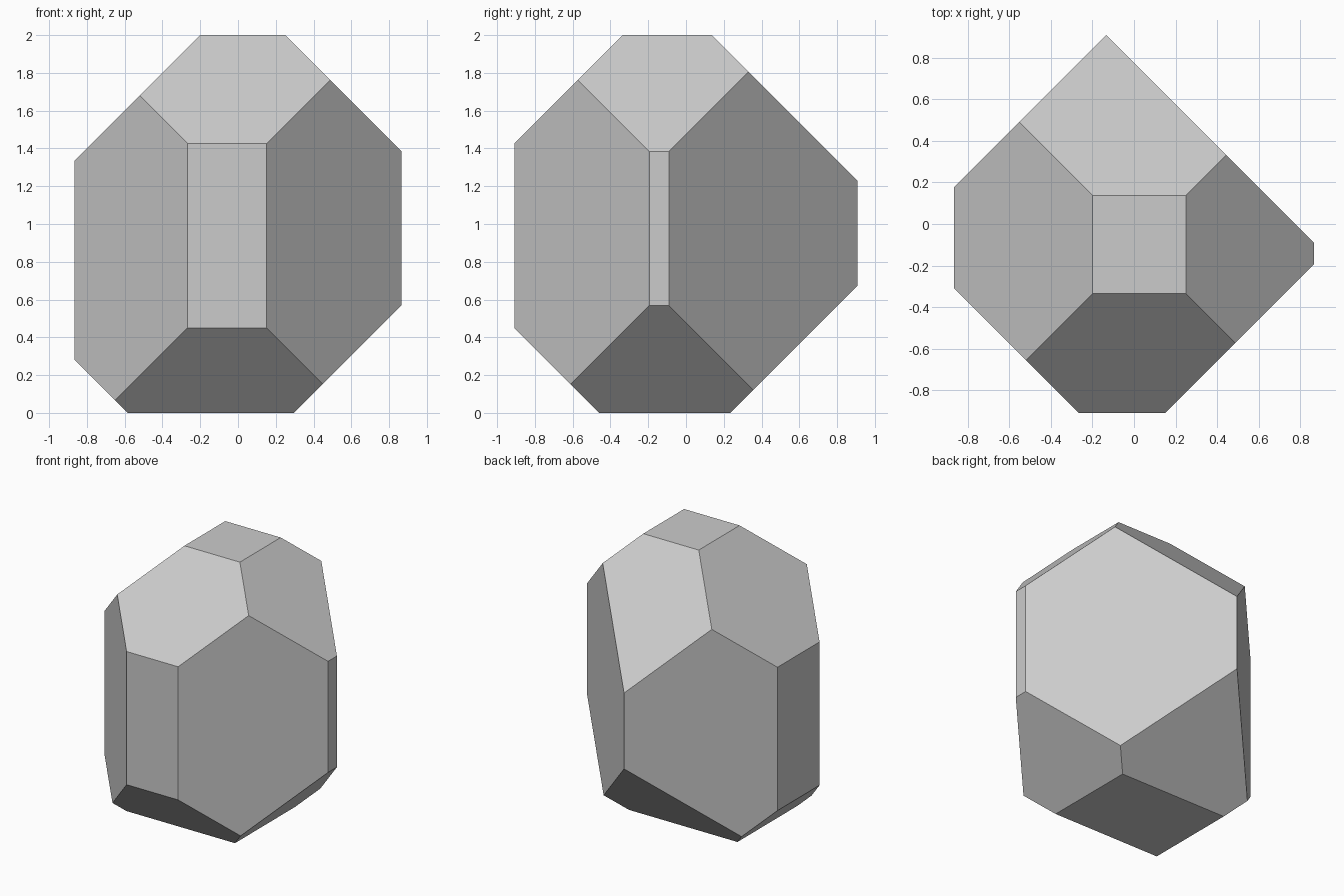
import bpy, bmesh
from mathutils import Vector

if "Cube" in bpy.data.objects:
    bpy.data.objects.remove(bpy.data.objects["Cube"])

# Starting block (the back is oversized: the two back bevels meet in a vertical edge)
LO, HI = Vector((-0.866, -0.909, 0.0)), Vector((0.866, 1.2, 2.0))

# 45 degree edge bevels: direction and offset, keeping the side where direction . p <= offset
BEVELS = [
    # upper and lower edges, left and right
    ((-1, 0, 1), 2.20), ((1, 0, 1), 2.25), ((1, 0, -1), 0.297), ((-1, 0, -1), 0.583),
    # upper and lower edges, front and back
    ((0, -1, 1), 2.335), ((0, 1, 1), 2.138), ((0, 1, -1), 0.236), ((0, -1, -1), 0.459),
    # upright edges
    ((-1, -1, 0), 1.176), ((1, -1, 0), 1.06), ((1, 1, 0), 0.775), ((-1, 1, 0), 1.043),
]


def slice_off(bm, direction, offset):
    """Cut away everything beyond a plane and cap the opening."""
    n = Vector(direction)
    cut = bmesh.ops.bisect_plane(
        bm, geom=bm.verts[:] + bm.edges[:] + bm.faces[:], dist=1e-5,
        plane_co=n * (offset / n.length_squared), plane_no=n, clear_outer=True)
    rim = [e for e in bm.edges if e.is_boundary]
    if rim:
        bmesh.ops.contextual_create(bm, geom=rim)


# Faceted stone
bm = bmesh.new()
bmesh.ops.create_cube(bm, size=1.0)
for v in bm.verts:
    v.co = Vector([LO[i] if v.co[i] < 0 else HI[i] for i in range(3)])
for direction, offset in BEVELS:
    slice_off(bm, direction, offset)
bmesh.ops.recalc_face_normals(bm, faces=bm.faces[:])

mesh = bpy.data.meshes.new("faceted_stone")
bm.to_mesh(mesh)
bm.free()
stone = bpy.data.objects.new("faceted_stone", mesh)
bpy.context.collection.objects.link(stone)
